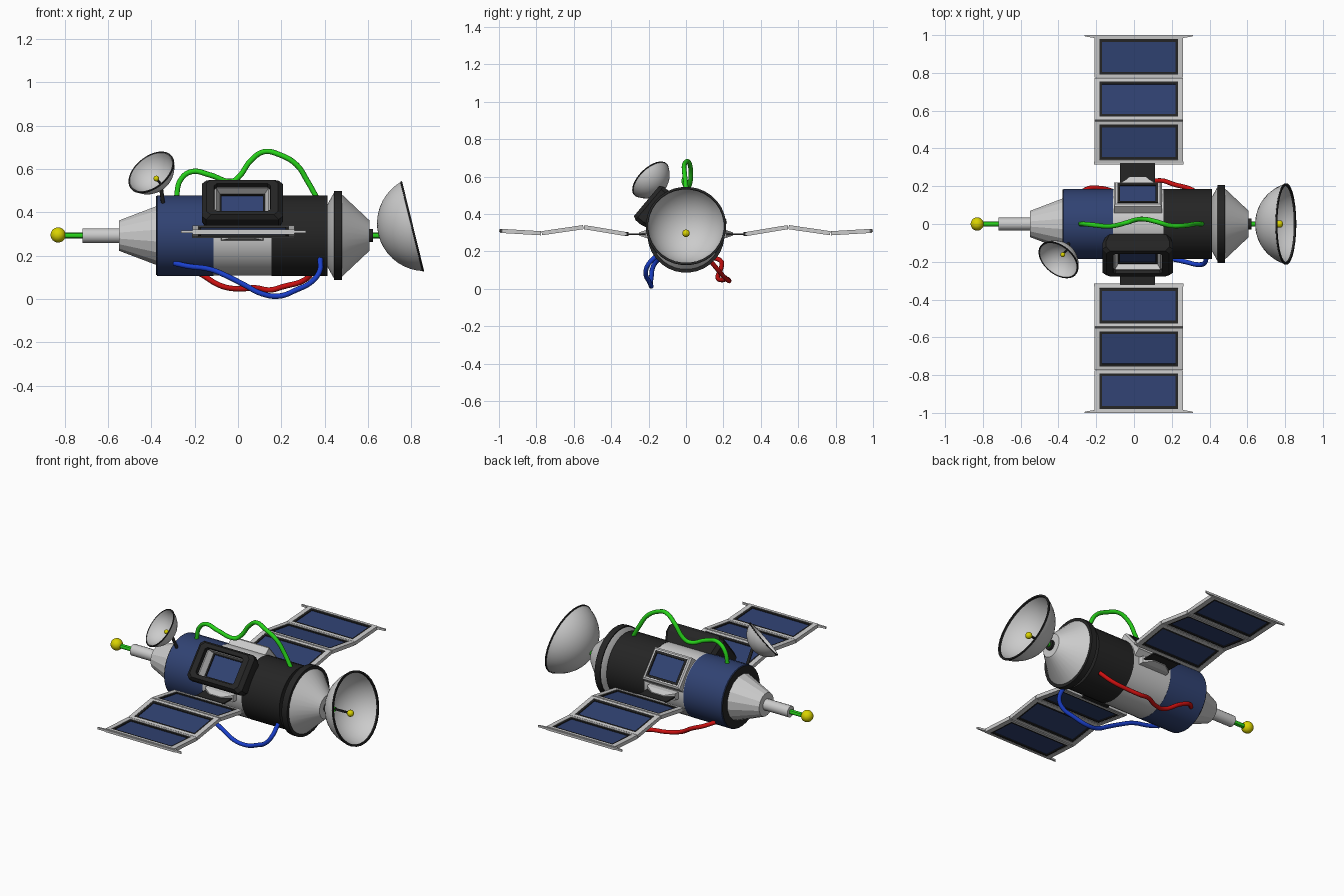
import bpy, bmesh, math
from mathutils import Vector, Matrix

if "Cube" in bpy.data.objects:
    bpy.data.objects.remove(bpy.data.objects["Cube"])

CZ = 0.293   # height of the body axis


def material(name, rgb):
    m = bpy.data.materials.new(name)
    m.diffuse_color = (*rgb, 1)
    m.use_nodes = True
    m.node_tree.nodes["Principled BSDF"].inputs["Base Color"].default_value = m.diffuse_color
    return m


BLUE = material("panel_blue", (0.03, 0.055, 0.17))
BLACK = material("near_black", (0.018, 0.018, 0.018))
GREEN = material("green", (0.02, 0.65, 0.01))
YELLOW = material("yellow", (0.7, 0.65, 0.0))
RED = material("red", (0.6, 0.005, 0.005))
CABLE_BLUE = material("cable_blue", (0.01, 0.05, 0.6))


def finish(bm, name, mat, mtx, smooth=None):
    bmesh.ops.remove_doubles(bm, verts=bm.verts, dist=1e-5)
    bmesh.ops.recalc_face_normals(bm, faces=bm.faces)
    me = bpy.data.meshes.new(name)
    bm.to_mesh(me)
    bm.free()
    ob = bpy.data.objects.new(name, me)
    bpy.context.collection.objects.link(ob)
    ob.matrix_world = mtx
    if mat:
        me.materials.append(mat)
    if smooth:
        bpy.ops.object.select_all(action='DESELECT')
        ob.select_set(True)
        bpy.context.view_layer.objects.active = ob
        bpy.ops.object.shade_smooth_by_angle(angle=math.radians(smooth))
    return ob


def loft(name, loops, mat, mtx, closed=False, cap=True, smooth=None):
    """Skin a list of equally long point loops."""
    bm = bmesh.new()
    rings = [[bm.verts.new(p) for p in l] for l in loops]
    n = len(loops[0])
    pairs = list(zip(rings, rings[1:])) + ([(rings[-1], rings[0])] if closed else [])
    for a, b in pairs:
        for i in range(n):
            j = (i + 1) % n
            bm.faces.new((a[i], a[j], b[j], b[i]))
    if cap and not closed:
        bm.faces.new(rings[0])
        bm.faces.new(rings[-1])
    return finish(bm, name, mat, mtx, smooth)


AXIS = Matrix.Translation((0, 0, CZ))


def lathe(name, profile, mat=None, mtx=AXIS, segs=32, smooth=30, closed=False):
    """Revolve (x, radius) points about the local X axis."""
    loops = [[(x, max(r, 1e-4) * math.cos(2 * math.pi * (i + .5) / segs),
               max(r, 1e-4) * math.sin(2 * math.pi * (i + .5) / segs)) for i in range(segs)]
             for x, r in profile]
    return loft(name, loops, mat, mtx, closed, True, smooth)


def octo(hx, hy, z, c):
    """Rectangle loop with cut corners."""
    return [(-hx + c, -hy, z), (hx - c, -hy, z), (hx, -hy + c, z), (hx, hy - c, z),
            (hx - c, hy, z), (-hx + c, hy, z), (-hx, hy - c, z), (-hx, -hy + c, z)]


def rect(hx, hy, z):
    return [(-hx, -hy, z), (hx, -hy, z), (hx, hy, z), (-hx, hy, z)]


def box(name, hx, hy, hz, mat, mtx):
    return loft(name, [rect(hx, hy, -hz), rect(hx, hy, hz)], mat, mtx)


def rim_frame(name, ox, oy, ix, iy, t, mat, mtx):
    return loft(name, [rect(ox, oy, -t), rect(ox, oy, t), rect(ix, iy, t), rect(ix, iy, -t)],
                mat, mtx, closed=True)


def basis(x, y, z, origin):
    m = Matrix((x, y, z)).transposed().to_4x4()
    m.translation = origin
    return m


def rod(name, a, b, r, mat):
    a, b = Vector(a), Vector(b)
    m = (b - a).to_track_quat('X', 'Z').to_matrix().to_4x4()
    m.translation = a
    return lathe(name, [(0, r), ((b - a).length, r)], mat, m, 12)


def ball(name, p, r, mat):
    bm = bmesh.new()
    bmesh.ops.create_uvsphere(bm, u_segments=20, v_segments=12, radius=r)
    return finish(bm, name, mat, Matrix.Translation(p), 60)


def cable(name, pts, mat):
    cu = bpy.data.curves.new(name, 'CURVE')
    cu.dimensions = '3D'
    cu.bevel_depth = 0.0125
    cu.bevel_resolution = 3
    cu.use_fill_caps = True
    cu.resolution_u = 6
    sp = cu.splines.new('BEZIER')
    sp.bezier_points.add(len(pts) - 1)
    for b, p in zip(sp.bezier_points, pts):
        b.co = p
        b.handle_left_type = b.handle_right_type = 'AUTO'
    cu.materials.append(mat)
    bpy.context.collection.objects.link(bpy.data.objects.new(name, cu))


def dish(name, center, n, rad, depth):
    """Thin spherical bowl opening along n, with a dark rim."""
    m = Vector(n).normalized().to_track_quat('X', 'Z').to_matrix().to_4x4()
    m.translation = center
    R = (rad ** 2 + depth ** 2) / (2 * depth)
    a_max = math.acos((R - depth) / R)
    arc = lambda q: [(R - depth - q * math.cos(a_max * i / 9), q * math.sin(a_max * i / 9))
                     for i in range(10)]
    lathe(name, arc(R) + arc(R - 0.007)[::-1], None, m, 32, 40)
    w = rad * 0.05
    lathe(name + "_rim", [(-w, rad - w), (-w / 2, rad + .001), (.002, rad + .001), (.002, rad - w)],
          BLACK, m, 32, 30, True)


# Main body sections
lathe("body_end_cap", [(-.378, 0), (-.378, .183), (-.37, .183), (-.37, 0)], BLACK)
lathe("body_blue_section", [(-.375, .183), (-.372, .187), (-.112, .187), (-.112, 0)], BLUE)
lathe("body_grey_section", [(-.112, 0), (-.112, .186), (.155, .186), (.155, 0)])
lathe("body_black_section", [(.155, 0), (.155, .187), (.413, .187), (.413, 0)], BLACK)

# Nose cone, probe and tip ball
lathe("nose_cone", [(-.372, .14), (-.55, .071)], None, AXIS, 16, 10)
lathe("nose_tube", [(-.54, .034), (-.717, .034)], None, AXIS, 16)
lathe("nose_rod", [(-.71, .014), (-.81, .014)], GREEN, AXIS, 12)
ball("nose_ball", (-.83, 0, CZ + .003), .035, YELLOW)

# Tail cap
lathe("tail_flare", [(.41, .14), (.445, .203)])
lathe("tail_ring", [(.443, 0), (.443, .207), (.481, .207), (.481, 0)], BLACK)
lathe("tail_cone", [(.478, .192), (.607, .07)])
lathe("tail_collar", [(.60, .03), (.622, .03)], BLACK, AXIS, 16)
lathe("tail_rod", [(.61, .014), (.665, .014)], GREEN, AXIS, 12)

# Main dish
dish("main_dish", (.806, 0, .336), (.972, 0, .239), .214, .163)
rod("main_dish_feed", (.65, 0, .295), (.77, 0, .297), .007, BLACK)
ball("main_dish_ball", (.77, 0, .297), .02, YELLOW)

# Small dish
n2 = Vector((-.5, -.6, .62)).normalized()
c2 = Vector((-.40, -.19, .585))
dish("small_dish", c2, n2, .12, .088)
apex = c2 - n2 * .085
rod("small_dish_post", (-.345, -.10, .435), apex, .009, BLACK)
rod("small_dish_feed", apex, c2 - n2 * .046, .005, BLACK)
ball("small_dish_ball", c2 - n2 * .046, .013, YELLOW)

# Window units on both upper flanks, the front one inside a black housing
for s, tag in ((-1, "front"), (1, "back")):
    th = math.radians(40)
    X, Z = Vector((1, 0, 0)), Vector((0, s * math.cos(th), math.sin(th)))
    m = basis(X, Z.cross(X), Z, (.02, 0, CZ))
    loft(tag + "_window_frame", [rect(.127, .098, .12), rect(.127, .098, .203), rect(.118, .088, .212),
                                 rect(.106, .078, .212), rect(.1, .07, .198)], None, m)
    rim_frame(tag + "_window_liner", .108, .08, .095, .066, .004, BLACK,
              m @ Matrix.Translation((0, 0, .211)))
    box(tag + "_window_glass", .096, .067, .004, BLUE, m @ Matrix.Translation((0, 0, .203)))
    if s < 0:
        loft("front_window_housing",
             [octo(.168, .1, .15, .02), octo(.187, .117, .215, .02), octo(.187, .117, .255, .02),
              octo(.165, .105, .275, .02), octo(.13, .082, .275, .012), octo(.122, .076, .2, .012)],
             BLACK, m, closed=True)
        loft("front_window_funnel", [rect(.121, .077, .25), rect(.1, .07, .208), rect(.115, .08, .208),
                                     rect(.128, .081, .25)], None, m, closed=True)

# Solar wings: three zigzag panels per side
stops = [(.322, .293), (.547, .33), (.773, .297), (.997, .31)]
PX = .025
for s, tag in ((-1, "front"), (1, "back")):
    X = Vector((1, 0, 0))
    at = lambda y, z: Matrix.Translation((PX, s * y, z))
    loft(tag + "_wing_root", [[(x * k, s * y, z * k) for x, z in ((-.1, -.022), (.1, -.022), (.1, .022), (-.1, .022))]
                              for y, k in ((.17, 1), (.215, .95), (.25, .4))], None,
         Matrix.Translation((.02, 0, CZ)))
    box(tag + "_wing_arm", .093, .055, .004, BLACK, Matrix.Translation((.018, s * .27, CZ)))
    box(tag + "_wing_hinge", .093, .01, .01, BLACK, Matrix.Translation((.018, s * .318, CZ)))
    box(tag + "_wing_inner_bar", .238, .007, .008, None, at(.323, CZ))
    loft(tag + "_wing_end_bar", [[(-w, s * y, -t), (w, s * y, -t), (w, s * y, t), (-w, s * y, t)]
                                 for y, w, t in ((.985, .235, .006), (.993, .285, .006), (1.0, .288, .006))],
         None, Matrix.Translation((PX, 0, .31)))
    for k, ((y0, z0), (y1, z1)) in enumerate(zip(stops, stops[1:])):
        Y = Vector((0, s * (y1 - y0), z1 - z0))
        hl = Y.length / 2 - .002
        Y.normalize()
        m = basis(X, Y, X.cross(Y), (PX, s * (y0 + y1) / 2, (z0 + z1) / 2))
        name = f"{tag}_solar_panel_{k + 1}"
        rim_frame(name + "_frame", .235, hl, .207, .094, .011, None, m)
        rim_frame(name + "_liner", .209, .096, .195, .08, .009, BLACK, m)
        box(name + "_cells", .197, .082, .004, BLUE, m)

# Loose cables
cable("green_cable", [(-.285, 0, .465), (-.265, 0, .55), (-.215, -.005, .588), (-.13, -.012, .573),
                      (-.03, .01, .543), (0, .02, .56), (.06, .025, .64), (.12, .012, .68),
                      (.19, -.008, .667), (.27, -.008, .62), (.32, 0, .545), (.365, 0, .465)], GREEN)
cable("blue_cable", [(-.297, -.135, .166), (-.23, -.15, .152), (-.13, -.165, .138), (-.05, -.18, .106),
                     (.03, -.185, .065), (.11, -.19, .025), (.19, -.185, .014), (.27, -.2, .043),
                     (.34, -.215, .08), (.375, -.205, .125), (.38, -.15, .185)], CABLE_BLUE)
cable("red_cable", [(-.3, .14, .17), (-.25, .185, .15), (-.18, .19, .12), (-.075, .17, .06),
                    (.007, .19, .047), (.08, .22, .052), (.145, .23, .042), (.21, .21, .058),
                    (.31, .18, .09), (.36, .13, .15)], RED)
